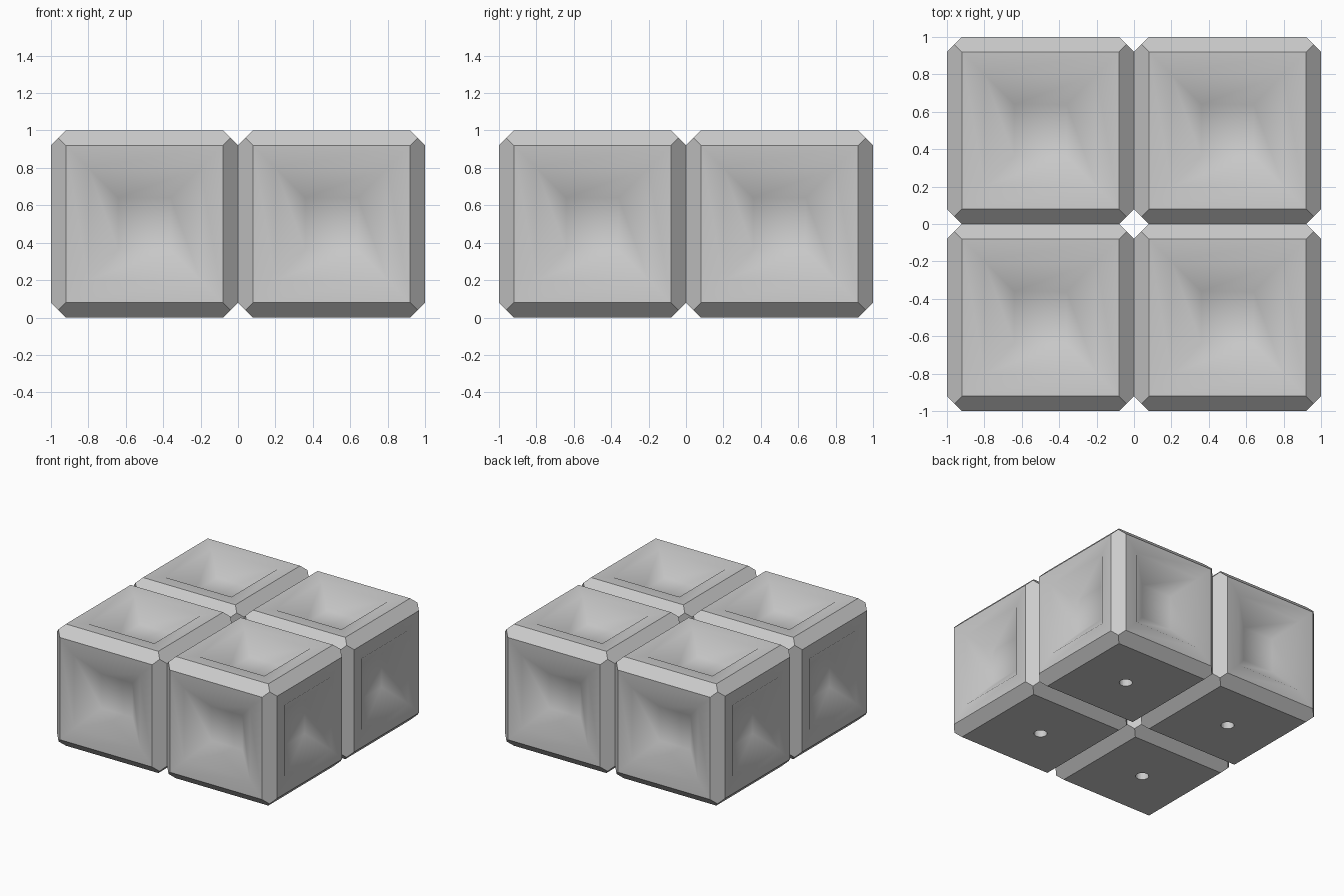
import bpy
import bmesh
from itertools import product
from mathutils import Vector

default = bpy.data.objects.get("Cube")
if default:
    bpy.data.objects.remove(default, do_unlink=True)

HALF = 0.5        # half the block side
CHAMFER = 0.08    # width of the edge chamfer
HOLE_RADIUS = 0.05

grey = bpy.data.materials.new("light grey")
grey.use_nodes = True
colour = (0.6, 0.6, 0.6, 1)
grey.diffuse_color = colour
grey.node_tree.nodes["Principled BSDF"].inputs["Base Color"].default_value = colour


def chamfered_block(bm):
    """Cube with flat chamfers whose ends meet in a point at each corner."""
    flat, tip = HALF - CHAMFER, HALF - CHAMFER / 2
    for signs in product((-1, 1), repeat=3):
        s = Vector(signs)
        bm.verts.new(s * tip)
        for axis in range(3):
            p = s * flat
            p[axis] = signs[axis] * HALF
            bm.verts.new(p)
    bmesh.ops.convex_hull(bm, input=bm.verts[:])
    bmesh.ops.dissolve_limit(bm, angle_limit=0.02, verts=bm.verts[:], edges=bm.edges[:])
    bmesh.ops.recalc_face_normals(bm, faces=bm.faces[:])


def sunken_panels(bm):
    """Shallow border and a deep sloping pit on the top and four sides."""
    pits = [f for f in bm.faces if max(abs(c) for c in f.normal) > 0.99 and f.normal.z > -0.5]
    panel = set(pits)
    for thickness, drop in ((0.12, 0.013), (0.16, 0.13)):
        ring = bmesh.ops.inset_individual(bm, faces=pits, thickness=thickness,
                                          depth=-drop, use_even_offset=True)
        panel.update(ring["faces"])
    for f in panel:
        f.smooth = True
    for e in bm.edges:
        e.smooth = all(f in panel for f in e.link_faces)


def bottom_hole(bm):
    """Small round blind hole in the middle of the underside."""
    base = next(f for f in bm.faces if f.normal.z < -0.99)
    border = base.edges[:]
    bmesh.ops.delete(bm, geom=[base], context='FACES_ONLY')
    rim_verts = bmesh.ops.create_circle(bm, segments=24, radius=HOLE_RADIUS)["verts"]
    for v in rim_verts:
        v.co.z = -HALF
    rim = list({e for v in rim_verts for e in v.link_edges})
    bmesh.ops.triangle_fill(bm, edges=border + rim, use_beauty=True)
    wall = bmesh.ops.extrude_edge_only(bm, edges=rim)["geom"]
    inner = [g for g in wall if isinstance(g, bmesh.types.BMVert)]
    bmesh.ops.translate(bm, verts=inner, vec=(0, 0, 0.12))
    bm.faces.new(sort_ring(inner))
    for e in rim:
        e.smooth = False
    bmesh.ops.recalc_face_normals(bm, faces=bm.faces[:])


def sort_ring(verts):
    return sorted(verts, key=lambda v: Vector((1, 0)).angle_signed(v.co.xy))


mesh = bpy.data.meshes.new("block")
bm = bmesh.new()
chamfered_block(bm)
sunken_panels(bm)
bottom_hole(bm)
bm.to_mesh(mesh)
bm.free()
mesh.materials.append(grey)

# Four touching blocks in a square
for (depth, y), (side, x) in product((("front", -HALF), ("back", HALF)),
                                     (("right", -HALF), ("left", HALF))):
    block = bpy.data.objects.new(f"{depth}_{side}_block", mesh)
    block.location = (x, y, HALF)
    bpy.context.collection.objects.link(block)
